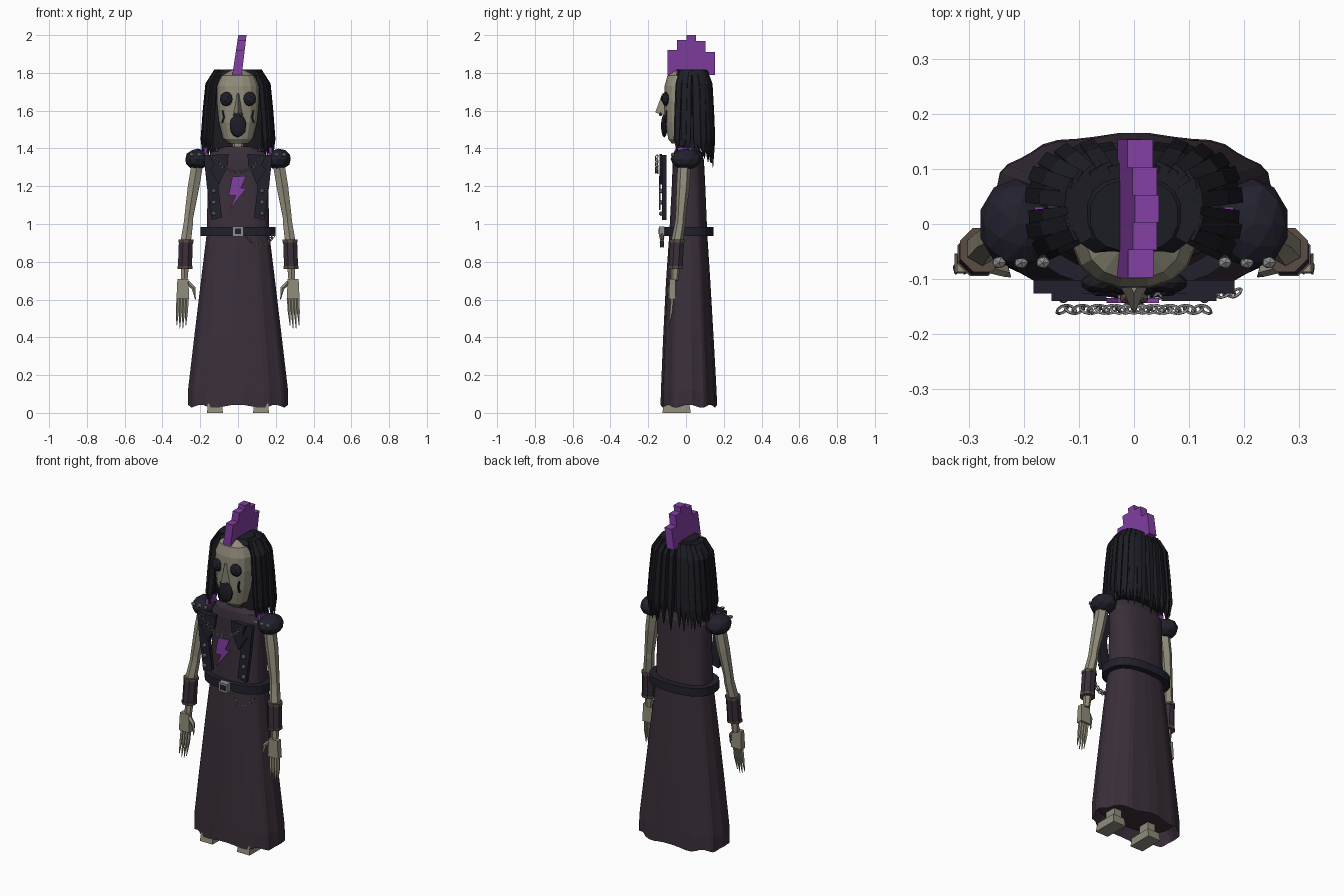
import bpy, bmesh, math
from math import sin, cos, pi
from mathutils import Vector, Matrix

if "Cube" in bpy.data.objects:
    bpy.data.objects.remove(bpy.data.objects["Cube"], do_unlink=True)


def material(name, r, g, b):
    m = bpy.data.materials.new(name)
    m.use_nodes = True
    m.diffuse_color = (r, g, b, 1)
    m.node_tree.nodes["Principled BSDF"].inputs["Base Color"].default_value = (r, g, b, 1)
    return m


CLOTH = material("dark plum cloth", .042, .028, .042)
BLACK = material("black hair", .012, .012, .018)
LEATHER = material("navy leather", .016, .015, .026)
PURPLE = material("bright purple", .23, .05, .37)
BONE = material("bone", .28, .26, .195)
TAN = material("brown trim", .10, .075, .058)
METAL = material("grey metal", .27, .27, .28)


def finish(name, mat, bm):
    bmesh.ops.recalc_face_normals(bm, faces=bm.faces)
    me = bpy.data.meshes.new(name)
    bm.to_mesh(me)
    bm.free()
    me.materials.append(mat)
    ob = bpy.data.objects.new(name, me)
    bpy.context.collection.objects.link(ob)
    return ob


def loft(name, mat, shapes, closed=False):
    """Each shape is a list of rings of points, skinned and capped."""
    bm = bmesh.new()
    for rings in shapes:
        vs = [[bm.verts.new(p) for p in ring] for ring in rings]
        n = len(vs[0])
        for a, b in zip(vs, vs[1:] + vs[:1] if closed else vs[1:]):
            for i in range(n):
                j = (i + 1) % n
                bm.faces.new((a[i], a[j], b[j], b[i]))
        if not closed:
            bm.faces.new(vs[0])
            bm.faces.new(vs[-1])
    return finish(name, mat, bm)


def balls(name, mat, items, sub=1):
    bm = bmesh.new()
    for c, s in items:
        bmesh.ops.create_icosphere(bm, subdivisions=sub, radius=1,
                                   matrix=Matrix.Translation(c) @ Matrix.Diagonal((*s, 1)))
    return finish(name, mat, bm)


def spow(v, p):
    return math.copysign(abs(v) ** p, v)


def oval(z, rx, yf, yb, n=16, p=.8, fold=0, wave=0):
    cy, ry = (yf + yb) / 2, (yb - yf) / 2
    out = []
    for i in range(n):
        a = 2 * pi * (i + .5) / n
        f = 1 + fold * cos(a * 12)
        out.append((rx * f * spow(cos(a), p), cy + ry * f * spow(sin(a), p), z + wave * cos(a * 8)))
    return out


def box(c, s, taper=1):
    x, y, z = c
    return [[(x + i * s[0] * t / 2, y + j * s[1] * t / 2, z + k * s[2] / 2)
             for i, j in ((-1, -1), (1, -1), (1, 1), (-1, 1))] for k, t in ((-1, 1), (1, taper))]


def plate(pts, y0, y1, s=1):
    return [[(x * s, y, z) for x, z in pts] for y in (y0, y1)]


def tube(pts, radii, n=6, side=(1, 0, 0), flat=1):
    pts, side, rings = [Vector(p) for p in pts], Vector(side), []
    for i, (p, r) in enumerate(zip(pts, radii)):
        t = (pts[min(i + 1, len(pts) - 1)] - pts[max(i - 1, 0)]).normalized()
        v = t.cross(side).normalized()
        u = v.cross(t)
        rings.append([p + r * (u * cos(a) + v * sin(a) * flat)
                      for a in (2 * pi * (k + .5) / n for k in range(n))])
    return rings


def chain(name, a, b, sag, count):
    links = []
    a, b = Vector(a), Vector(b)
    for i in range(count):
        t = i / (count - 1)
        c = a.lerp(b, t) - Vector((0, 0, sag * 4 * t * (1 - t)))
        slope = math.atan2(b.z - a.z - 4 * sag * (1 - 2 * t), b.x - a.x)
        turn = Matrix.Rotation(-slope, 3, 'Y') @ Matrix.Rotation(pi / 4 * (1 + 2 * (i % 2)), 3, 'X')
        links.append([[c + turn @ Vector(((.011 + .003 * cos(v)) * cos(u) * 1.2,
                                          (.011 + .003 * cos(v)) * sin(u), .003 * sin(v)))
                       for v in (k * pi / 2 for k in range(4))]
                      for u in (k * pi / 4 for k in range(8))])
    loft(name, METAL, links, closed=True)


# Gown with a hollow folded hem
loft("gown", CLOTH, [[
    oval(.1, .23, -.11, .14, 48),
    oval(.035, .262, -.133, .163, 48, fold=.02, wave=.008),
    oval(.12, .262, -.131, .160, 48, fold=.018),
    oval(.4, .23, -.12, .145, 48, fold=.014),
    oval(.7, .195, -.105, .128, 48, fold=.01),
    oval(.95, .165, -.088, .112, 48, fold=.008),
    oval(1.2, .16, -.075, .102, 48, fold=.005),
    oval(1.34, .165, -.07, .095, 48),
    oval(1.385, .14, -.062, .08, 48),
    oval(1.41, .07, -.05, .055, 48)]])

# Belt, buckle and hanging chain
loft("belt", LEATHER, [[oval(z, .2, -.115, .147, 24) for z in (.937, .985)]])
loft("buckle", METAL, [box((0, -.128, .961), (.058, .03, .052))])
loft("buckle_centre", LEATHER, [box((0, -.143, .961), (.034, .006, .028))])
chain("belt_chain", (.045, -.13, .935), (.185, -.125, .935), .05, 14)

# Head: long mask face, neck, features
loft("neck", BONE, [tube([(0, 0, 1.36), (0, 0, 1.48)], [.046, .046], 8)])
loft("head", BONE, [[oval(z, rx, yf, yb, 16, .85) for z, rx, yf, yb in (
    (1.425, .05, -.075, .03), (1.45, .08, -.095, .05), (1.54, .103, -.112, .08),
    (1.65, .114, -.118, .09), (1.73, .112, -.115, .09), (1.785, .09, -.1, .08),
    (1.812, .05, -.06, .05))]])
loft("nose", BONE, [[[(-.008, -.11, 1.69), (.008, -.11, 1.69), (0, -.126, 1.69)],
                     [(-.026, -.11, 1.575), (.026, -.11, 1.575), (0, -.163, 1.59)]]])
balls("nostrils", TAN, [((s * .017, -.135, 1.58), (.01, .01, .01)) for s in (1, -1)])
balls("mouth", BLACK, [((0, -.115, 1.52), (.045, .018, .062))], 2)
balls("eye_sockets", BLACK, [((s * .061, -.107, 1.662), (.036, .02, .038)) for s in (1, -1)], 2)
balls("pupils", LEATHER, [((s * .061, -.126, 1.662), (.016, .006, .016)) for s in (1, -1)])
crack = [(.078, 1.60), (.085, 1.6), (.079, 1.565), (.088, 1.535), (.08, 1.535), (.07, 1.565)]
loft("cheek_cracks", BLACK, [plate(crack, -.108, -.1, s) for s in (1, -1)])

# Hair: skull cap and long pointed strands round the sides and back
loft("hair_cap", BLACK, [[oval(z, rx, yf, yb, 16) for z, rx, yf, yb in (
    (1.4, .14, -.03, .11), (1.72, .14, -.05, .12), (1.79, .115, -.065, .11), (1.818, .08, -.05, .08))]])
strands = []
COUNT = 31
for i in range(COUNT):
    a = math.radians(-128 + 256 * i / (COUNT - 1))
    dx, dy = spow(sin(a), .65), spow(cos(a), .65)
    tip = 1.30 + .08 * abs(a) / 2.2 + .035 * (i * 7 % 5) / 4
    out = .006 * (i % 2)
    path = [(f * (.166 + out) * dx, .03 + f * (.098 + out) * dy, z) for f, z in (
        (.4, 1.8), (.68, 1.805), (.92, 1.74), (1.0, 1.6), (1.07, 1.45), (1.08, tip))]
    strands.append(tube(path, [.017, .02, .02, .02, .019, .002], 4, (cos(a), -sin(a), 0)))
loft("hair_strands", BLACK, strands)

# Mohawk of five leaning blocks
blocks = []
for i, top in enumerate((1.92, 1.975, 2.0, 1.97, 1.91)):
    y = -.097 + .05 * i
    blocks.append([[(x0, y, z), (x1, y, z), (x1, y + .05, z), (x0, y + .05, z)]
                   for x0, x1, z in ((-.03, .02, 1.79),
                                     (-.03 + (top - 1.79) * .15, .02 + (top - 1.79) * .12, top))])
loft("mohawk", PURPLE, blocks)

# Chest emblem and necklace
loft("bolt", PURPLE, [plate([(-.03, 1.25), (.045, 1.255), (.015, 1.19), (.045, 1.19),
                             (-.045, 1.075), (-.012, 1.152), (-.05, 1.152)], -.143, -.134)])
chain("necklace", (-.13, -.155, 1.355), (.13, -.155, 1.355), .08, 19)

# Everything in left and right pairs
PANEL = [(.182, 1.365), (.06, 1.365), (.105, 1.2), (.085, 1.035), (.14, 1.02), (.165, 1.2)]
LAPEL = [(.15, 1.365), (.05, 1.37), (.055, 1.31), (.1, 1.21), (.15, 1.29), (.125, 1.31)]
for s, tag in ((1, "left_"), (-1, "right_")):
    # Open vest front with studs
    loft(tag + "vest_panel", LEATHER, [plate(PANEL, -.126, -.102, s)])
    loft(tag + "lapel", LEATHER, [plate(LAPEL, -.14, -.126, s)])
    balls(tag + "vest_studs", METAL, [((s * .128, -.132, z), (.013, .013, .013))
                                      for z in (1.055, 1.115, 1.175)])
    # Shoulder pad
    balls(tag + "shoulder_pad", LEATHER, [((s * .215, 0, 1.343), (.067, .082, .056))], 2)
    balls(tag + "pad_studs", METAL, [((s * x, -.07, 1.367), (.014, .012, .012))
                                     for x in (.165, .205, .245)])
    loft(tag + "shoulder_trim", PURPLE, [box((s * .172, -.007, 1.37), (.018, .076, .07))])
    # Arm, cuff and trims
    loft(tag + "arm", BONE, [tube(
        [(s * .213, -.008, 1.33), (s * .235, -.015, 1.2), (s * .26, -.028, 1.04),
         (s * .262, -.03, 1.01), (s * .275, -.045, .92), (s * .285, -.06, .7)],
        [.035, .035, .027, .028, .031, .02], 6)])
    loft(tag + "cuff", CLOTH, [tube([(s * .276, -.047, .91), (s * .281, -.055, .77)], [.04, .04], 8)])
    loft(tag + "cuff_trims", TAN, [tube([(s * x, y, z), (s * x, y, z - .014)], [.043, .043], 8)
                                   for x, y, z in ((.276, -.047, .917), (.281, -.055, .777))])
    # Hand with four fingers and a thumb
    hand = [box((s * .292, -.072, .655), (.068, .036, .105), .85)]
    for i in range(4):
        x = .268 + .016 * i
        hand.append(tube([(s * x, -.072, .615), (s * (x + .004), -.078, .54),
                          (s * (x + .008), -.09, .44 + .015 * abs(i - 1.5))],
                         [.0095, .009, .002], 5))
    hand.append(tube([(s * .268, -.075, .69), (s * .235, -.085, .66), (s * .225, -.095, .60)],
                     [.013, .011, .002], 5, (0, 1, 0)))
    loft(tag + "hand", BONE, hand)
    # Foot and ankle
    loft(tag + "foot", BONE, [box((s * .122, -.05, .025), (.084, .15, .05), .9),
                              box((s * .118, -.03, .075), (.05, .07, .09))])
